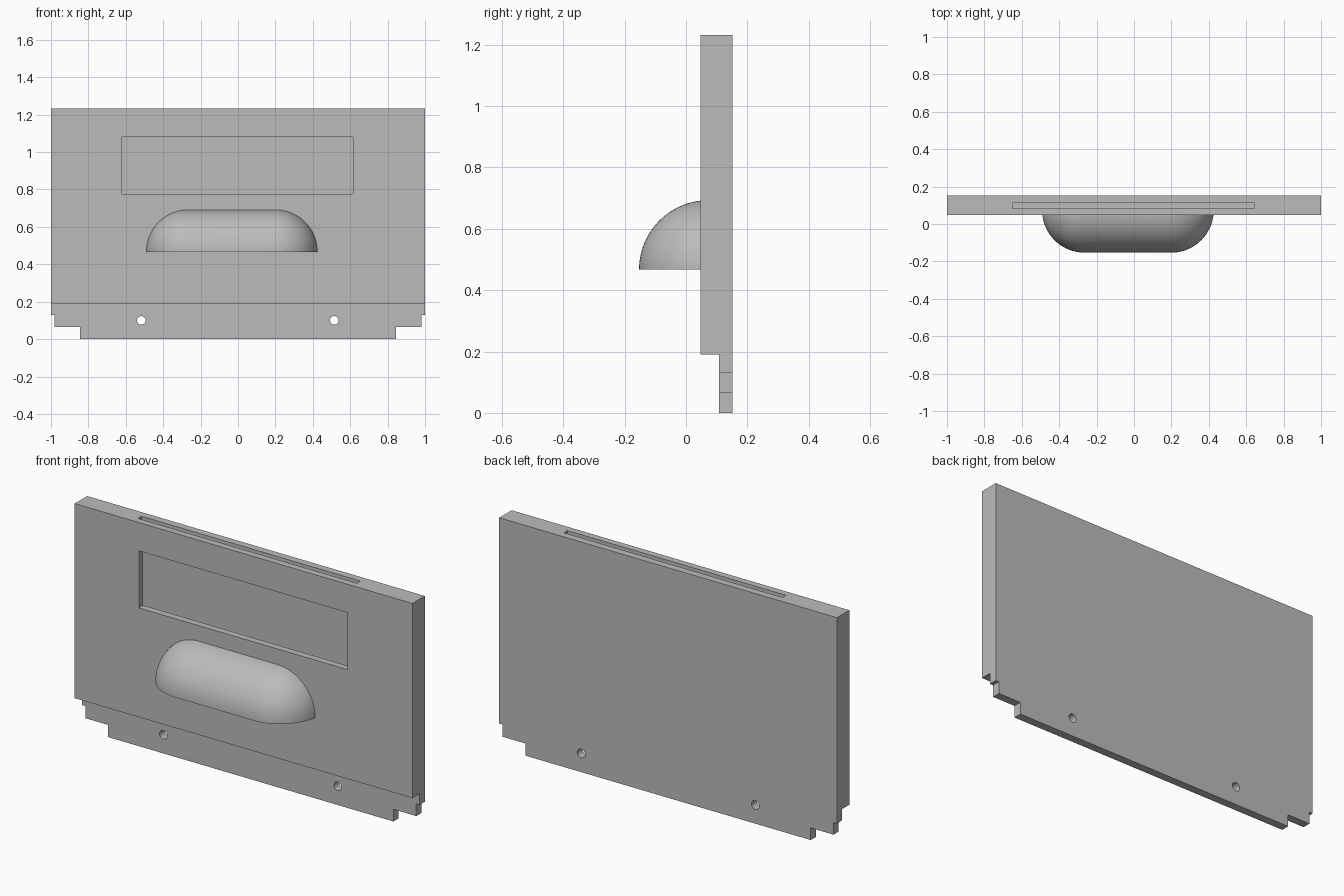
import bpy, bmesh
from math import sin, cos, pi
from mathutils import Matrix

default = bpy.data.objects.get("Cube")
if default:
    bpy.data.objects.remove(default, do_unlink=True)

grey = bpy.data.materials.new("plain grey")
grey.use_nodes = True
grey.diffuse_color = (0.5, 0.5, 0.5, 1)
grey.node_tree.nodes["Principled BSDF"].inputs["Base Color"].default_value = (0.5, 0.5, 0.5, 1)

FRONT, BACK = 0.047, 0.152      # panel faces in y
LIP = 0.108                     # front of the thin bottom lip


def make_object(name, bm):
    bmesh.ops.recalc_face_normals(bm, faces=bm.faces)
    mesh = bpy.data.meshes.new(name)
    bm.to_mesh(mesh)
    bm.free()
    mesh.materials.append(grey)
    obj = bpy.data.objects.new(name, mesh)
    bpy.context.collection.objects.link(obj)
    return obj


def plate(name, outline, y0, y1):
    """Extrude an x-z outline from y0 to y1."""
    bm = bmesh.new()
    face = bm.faces.new([bm.verts.new((x, y0, z)) for x, z in outline])
    out = bmesh.ops.extrude_face_region(bm, geom=[face])
    moved = [v for v in out["geom"] if isinstance(v, bmesh.types.BMVert)]
    bmesh.ops.translate(bm, verts=moved, vec=(0, y1 - y0, 0))
    return make_object(name, bm)


def box(name, x0, x1, y0, y1, z0, z1):
    return plate(name, [(x0, z0), (x1, z0), (x1, z1), (x0, z1)], y0, y1)


def cut(target, cutter):
    """Subtract the cutter, then discard it."""
    cutter.hide_render = True
    mod = target.modifiers.new("cut", 'BOOLEAN')
    mod.operation = 'DIFFERENCE'
    mod.solver = 'EXACT'
    mod.object = cutter
    bpy.context.view_layer.objects.active = target
    bpy.ops.object.modifier_apply(modifier=mod.name)
    bpy.data.objects.remove(cutter, do_unlink=True)


# Drawer front with stepped bottom corners
half = [(0.845, 0), (0.845, 0.065), (0.98, 0.065), (0.98, 0.13), (1, 0.13), (1, 1.232)]
outline = half + [(-x, z) for x, z in reversed(half)]
panel = plate("drawer_front", outline, FRONT, BACK)

# Rebate that leaves the thin lip along the bottom
cut(panel, box("rebate_cutter", -1.1, 1.1, FRONT - 0.1, LIP, -0.1, 0.19))

# Label slot from the top edge, and the window that shows it
cut(panel, box("slot_cutter", -0.65, 0.645, 0.083, 0.113, 0.745, 1.3))
cut(panel, box("window_cutter", -0.62, 0.615, FRONT - 0.1, 0.1, 0.775, 1.08))

# Screw holes through the lip
for x in (-0.517, 0.515):
    bm = bmesh.new()
    bmesh.ops.create_cone(bm, cap_ends=True, segments=32, radius1=0.023, radius2=0.023, depth=0.4,
                          matrix=Matrix.Translation((x, BACK, 0.1)) @ Matrix.Rotation(pi / 2, 4, 'X'))
    cut(panel, make_object("hole_cutter", bm))

# Cup pull: a hollow quarter capsule, open underneath
X0, X1, AXIS_Y, AXIS_Z = -0.265, 0.2, 0.073, 0.467
RADIUS, WALL, STEPS = 0.226, 0.03, 24


def capsule_profile(r):
    arc = [pi / 2 * i / STEPS for i in range(STEPS + 1)]
    left = [(X0 - r * cos(a), r * sin(a)) for a in arc]
    right = [(X1 + r * cos(a), r * sin(a)) for a in reversed(arc)]
    return left + right


section = capsule_profile(RADIUS) + capsule_profile(RADIUS - WALL)[::-1]
bm = bmesh.new()
rings = []
for i in range(STEPS + 1):
    t = pi / 2 * i / STEPS
    rings.append([bm.verts.new((x, AXIS_Y - r * sin(t), AXIS_Z + r * cos(t))) for x, r in section])
n = len(section)
for a, b in zip(rings, rings[1:]):
    for j in range(n):
        k = (j + 1) % n
        bm.faces.new((a[j], a[k], b[k], b[j]))
for ring in (rings[0], rings[-1]):
    for j in range(n // 2 - 1):
        bm.faces.new((ring[j], ring[j + 1], ring[n - 2 - j], ring[n - 1 - j]))
bmesh.ops.remove_doubles(bm, verts=bm.verts, dist=0.0001)
pull = make_object("cup_pull", bm)

for obj in (panel, pull):
    bpy.ops.object.select_all(action='DESELECT')
    obj.select_set(True)
    bpy.context.view_layer.objects.active = obj
    bpy.ops.object.shade_smooth_by_angle(angle=pi / 6)
